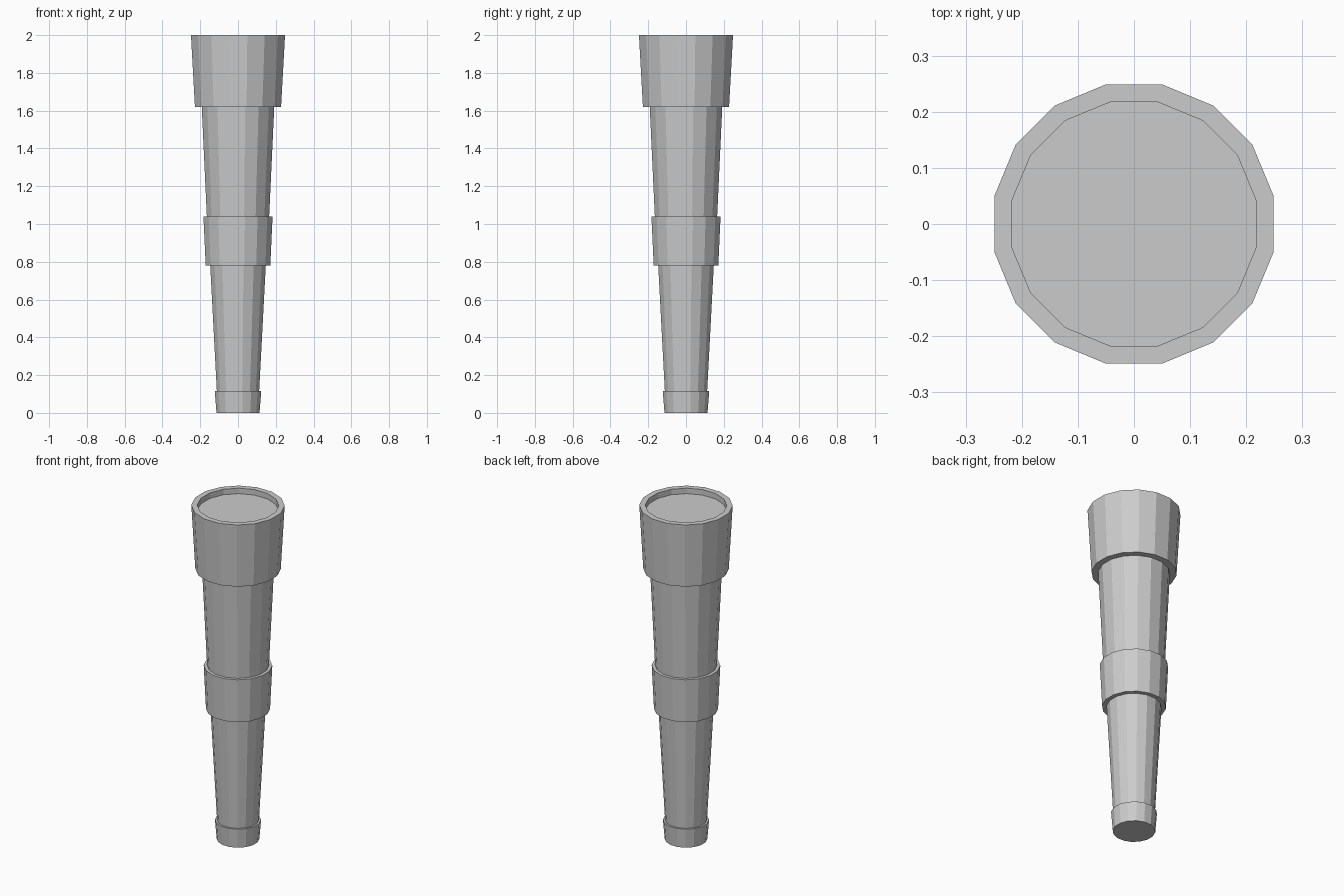
import bpy, bmesh
from math import cos, sin, pi

if "Cube" in bpy.data.objects:
    bpy.data.objects.remove(bpy.data.objects["Cube"])

SIDES = 16


def lathe(name, profile, cap_start=False, cap_end=False):
    """Revolve (apothem, z) points, flats facing the axes."""
    bm = bmesh.new()
    rings = []
    for a, z in profile:
        r = a / cos(pi / SIDES)
        rings.append([bm.verts.new((r * cos(2 * pi * (i + 0.5) / SIDES),
                                    r * sin(2 * pi * (i + 0.5) / SIDES), z))
                      for i in range(SIDES)])
    for lo, hi in zip(rings, rings[1:]):
        for i in range(SIDES):
            j = (i + 1) % SIDES
            bm.faces.new((lo[i], lo[j], hi[j], hi[i]))
    if cap_start:
        bm.faces.new(rings[0][::-1])
    if cap_end:
        bm.faces.new(rings[-1])
    mesh = bpy.data.meshes.new(name)
    bm.to_mesh(mesh)
    bm.free()
    ob = bpy.data.objects.new(name, mesh)
    bpy.context.collection.objects.link(ob)
    return ob


# Eyepiece: closed base and a small ledge at the top
lathe("eyepiece", [(0.114, 0), (0.123, 0.115), (0.112, 0.115)], cap_start=True)

# Narrow draw tube
lathe("lower_tube", [(0.112, 0.115), (0.147, 0.78)])

# Collar between the tubes, with ledges on both ends
lathe("middle_collar", [(0.147, 0.78), (0.171, 0.78), (0.183, 1.04), (0.165, 1.04)])

# Wide draw tube
lathe("upper_tube", [(0.165, 1.04), (0.192, 1.62)])

# Objective barrel with rim and inner wall
lathe("objective_barrel", [(0.192, 1.62), (0.228, 1.62), (0.249, 2.0),
                           (0.217, 2.0), (0.217, 1.967)])

# Recessed lens
lathe("lens", [(0.217, 1.967)], cap_end=True)
